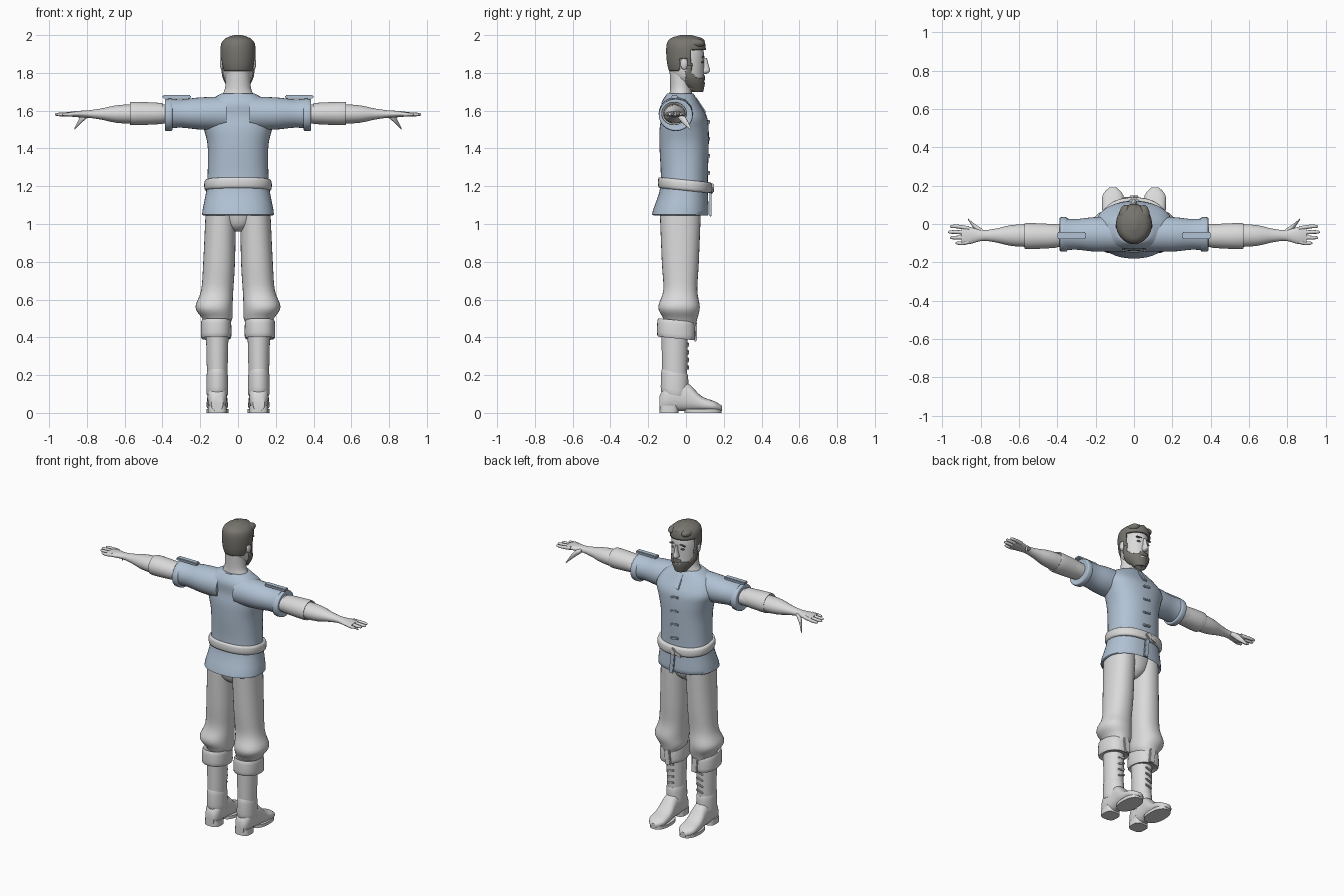
import bpy, bmesh, math
from mathutils import Matrix

cube = bpy.data.objects.get("Cube")
if cube:
    bpy.data.objects.remove(cube)


def material(name, *rgb):
    made = bpy.data.materials.new(name)
    made.use_nodes = True
    made.diffuse_color = (*rgb, 1)
    made.node_tree.nodes["Principled BSDF"].inputs["Base Color"].default_value = (*rgb, 1)
    return made


GREY = material("light grey", .7, .7, .7)
BLUE = material("shirt blue", .44, .54, .66)
BROWN = material("hair brown", .19, .18, .16)


def add(name, bm, colour, pair=False, thickness=0):
    """Make one object, or a left one and its mirrored right twin."""
    bmesh.ops.recalc_face_normals(bm, faces=bm.faces)
    for side in (("left_", "right_") if pair else ("",)):
        if side == "right_":
            bmesh.ops.scale(bm, vec=(-1, 1, 1), verts=bm.verts)
            bmesh.ops.reverse_faces(bm, faces=bm.faces)
        mesh = bpy.data.meshes.new(side + name)
        bm.to_mesh(mesh)
        mesh.materials.append(colour)
        mesh.shade_smooth()
        mesh.set_sharp_from_angle(angle=math.radians(50))
        part = bpy.data.objects.new(side + name, mesh)
        bpy.context.collection.objects.link(part)
        if thickness:
            solid = part.modifiers.new("Thickness", "SOLIDIFY")
            solid.thickness, solid.offset = thickness, -1
    bm.free()


def smooth_rings(rings, steps):
    """Catmull-Rom interpolation between cross-sections."""
    result = []
    last = len(rings) - 1
    for i in range(last):
        quad = [rings[min(max(i + k, 0), last)] for k in (-1, 0, 1, 2)]
        for step in range(steps):
            t = step / steps
            result.append([b + t / 2 * (c - a + t * (2*a - 5*b + 4*c - d + t * (3*(b - c) + d - a)))
                           for a, b, c, d in zip(*quad)])
    return result + [rings[-1]]


def loft(name, rings, colour, axis="z", centre=(0, 0), pair=False, sides=32, steps=4,
         power=2, shear=0, keep=None, thickness=0):
    """Skin oval sections: position, (centre u, centre v,) radius u, radius v."""
    bm = bmesh.new()
    full = [ring if len(ring) > 3 else (ring[0], *centre, *ring[1:]) for ring in rings]
    loops = []
    for t, cu, cv, ru, rv in smooth_rings(full, steps):
        loop = []
        for k in range(sides):
            c, s = math.cos(math.tau * k / sides), math.sin(math.tau * k / sides)
            u = cu + ru * math.copysign(abs(c) ** (2 / power), c)
            v = cv + rv * math.copysign(abs(s) ** (2 / power), s)
            point = {"z": (u, v, t + shear * v), "x": (t, u, v), "y": (u, t, v)}[axis]
            loop.append(bm.verts.new(point))
        loops.append(loop)
    for lower, upper in zip(loops, loops[1:]):
        for k in range(sides):
            bm.faces.new((lower[k - 1], lower[k], upper[k], upper[k - 1]))
    bm.faces.new(loops[0][::-1])
    bm.faces.new(loops[-1])
    if keep:
        trimmed = [face for face in bm.faces if not keep(face.calc_center_median())]
        bmesh.ops.delete(bm, geom=trimmed, context="FACES")
    add(name, bm, colour, pair, thickness)


def band(name, start, end, radius, colour, taper=1, **options):
    """A cuff, belt or slab whose two rims turn inward."""
    lip = .8
    rings = [(t, radius[0] * k, radius[1] * k)
             for t, k in ((start, lip), (start, taper), (end, 1), (end, lip))]
    loft(name, rings, colour, **options)


def box(name, centre, size, colour, pair=False, turn=0, axis="Y"):
    bm = bmesh.new()
    place = Matrix.Translation(centre) @ Matrix.Rotation(turn, 4, axis) @ Matrix.Diagonal((*size, 1))
    bmesh.ops.create_cube(bm, size=1, matrix=place)
    bmesh.ops.bevel(bm, geom=bm.edges[:], offset=min(size) / 4, segments=2, affect="EDGES")
    add(name, bm, colour, pair)


def ball(name, centre, size, colour, pair=False):
    bm = bmesh.new()
    place = Matrix.Translation(centre) @ Matrix.Diagonal((*size, 1))
    bmesh.ops.create_uvsphere(bm, u_segments=16, v_segments=10, radius=1, matrix=place)
    add(name, bm, colour, pair)


# Shirt: body with the hem folded in, sleeves, shoulder straps, front ties
loft("shirt_body", [
    (1.08, .15, .11), (1.05, 0, -.03, .19, .15), (1.2, .165, .125), (1.4, .16, .13),
    (1.5, .18, .13), (1.57, .2, .12), (1.64, 0, -.03, .17, .1), (1.69, 0, -.03, .09, .07)],
    BLUE, centre=(0, -.01), sides=40, power=2.3)
loft("sleeve", [(.06, .09, .09), (.2, .09, .085), (.3, .08, .075), (.37, .084, .08)],
     BLUE, axis="x", centre=(-.054, 1.585), pair=True)
band("sleeve_hem", .35, .385, (.088, .083), BLUE, axis="x", centre=(-.054, 1.577), pair=True)
box("shoulder_strap", (.325, -.06, 1.674), (.15, .036, .018), BLUE, pair=True)
box("collar_placket", (0, .075, 1.63), (.035, .012, .1), BLUE, turn=.6, axis="X")
for i in range(4):
    box("shirt_tie", (0, .12, 1.54 - .09 * i), (.055, .015, .015), BLUE, turn=.15)

# Belt with its knot and hanging end
band("belt", 1.18, 1.23, (.175, .14), GREY, centre=(0, -.005), sides=40, power=2.3, shear=-.1)
box("belt_knot", (0, .138, 1.19), (.04, .02, .04), GREY, turn=math.pi / 4)
box("belt_tail", (-.03, .136, 1.18), (.06, .01, .02), GREY, turn=-.4)
box("belt_end", (.01, .13, 1.11), (.03, .012, .14), BLUE, turn=-.1)

# Trousers: hips and baggy legs gathered at the knee
loft("trouser_hips", [(.96, .03, .05), (1, .09, .09), (1.1, .15, .11)], GREY, centre=(0, -.03))
loft("trouser_leg", [
    (1.1, .09, -.03, .08, .11), (.8, .1, -.03, .084, .098), (.65, .085, .09),
    (.56, .127, -.037, .098, .11), (.5, .08, .09), (.46, .06, .08)],
    GREY, centre=(.11, -.03), pair=True, power=2.2)

# Boots: turned-down cuff, shaft, ankle wrap, foot, sole, heel, laces
band("boot_cuff", .48, .395, (.08, .1), GREY, taper=.98, centre=(.116, -.052), pair=True,
     power=2.3, shear=-.1)
box("boot_cuff_flap", (.1, .05, .43), (.04, .016, .1), GREY, pair=True, turn=.1)
loft("boot_shaft", [(.44, .06, .07), (.2, .054, .066), (.05, .048, .06)],
     GREY, centre=(.11, -.06), pair=True)
band("boot_ankle_wrap", .09, .2, (.055, .07), GREY, taper=1.04, centre=(.11, -.06), pair=True, shear=-.2)
loft("foot", [(y, .11, height + .01, width, height) for y, width, height in (
    (-.14, .03, .04), (-.1, .05, .07), (0, .05, .076), (.08, .056, .04), (.15, .054, .026), (.19, .02, .014))],
    GREY, axis="y", pair=True, power=2.4)
band("boot_sole", 0, .02, (.058, .098), GREY, centre=(.108, .09), pair=True, steps=1, power=2.3)
band("boot_heel", 0, .04, (.05, .05), GREY, centre=(.11, -.09), pair=True, steps=1, power=3)
for i in range(4):
    box("boot_lace", (.107, .01, .36 - .04 * i), (.05, .012, .012), GREY, pair=True, turn=.3)

# Arms: rolled cuff, forearm with palm, fingers, thumb
band("rolled_cuff", .41, .56, (.068, .062), GREY, taper=.9, axis="x", centre=(-.063, 1.585), pair=True)
loft("arm", [(.3, .06, .05), (.6, .058, .05), (.72, .036, .03), (.79, .028, .02), (.86, .045, .016), (.9, .042, .01)],
     GREY, axis="x", centre=(-.06, 1.582), pair=True)
for i, finger in enumerate(("index", "middle", "ring", "little")):
    y = -.023 * (i + 1)
    spread = .01 - .006 * i
    tip = .97 - .01 * (i - 1) ** 2
    loft(finger + "_finger", [(.86, .011, .012), (.91, 0, 1.583, .01, .01), (tip, 0, 1.58, .004, .004)][:1] + [
        (tip - back, y + spread, 1.58, radius, radius) for back, radius in ((.04, .01), (.01, .008), (0, .003))],
        GREY, axis="x", centre=(y, 1.583), pair=True, sides=12)
loft("thumb", [(.79, -.04, 1.58, .014, .012), (.83, -.015, 1.555, .015, .02), (.865, .024, 1.504, .004, .004)],
     GREY, axis="x", pair=True, sides=12)

# Head and neck
loft("neck", [(1.63, .11, .065), (1.69, .08, .06), (1.73, .067, .057), (1.82, .065, .06)],
     GREY, centre=(0, -.027))
HEAD = [(1.7, 0, .055, .03, .03), (1.75, 0, .025, .065, .07), (1.8, 0, .005, .08, .09),
        (1.9, 0, 0, .08, .096), (1.96, 0, 0, .06, .075), (1.98, 0, 0, .03, .04)]
loft("head", HEAD, GREY, sides=40)
loft("nose", [(1.795, .01, .01), (1.81, .018, .028), (1.84, .011, .02), (1.88, .008, .01)],
     GREY, centre=(0, .1), sides=16)
ball("ear", (.085, -.01, 1.85), (.011, .02, .033), GREY, pair=True)
ball("eye", (.034, .086, 1.858), (.014, .008, .006), BROWN, pair=True)
box("eyebrow", (.036, .09, 1.884), (.04, .012, .009), BROWN, pair=True, turn=.1)


# Hair: a thick shell trimmed along the hairline, with swept locks
def in_hair(p):
    if p.y < -.035:
        return p.z > 1.81
    if p.y < .005:
        return p.z > 1.875
    return p.z > (1.82 if p.y < .03 else 1.92)


loft("hair", [(1.78, .07, .08), (1.85, .09, .1), (1.94, .092, .104), (1.98, .07, .085), (2, .02, .03)],
     BROWN, sides=72, steps=8, keep=in_hair, thickness=.014)
for x in (-.045, 0, .05):
    ball("hair_lock", (x, .045, 1.967 - abs(x) / 5), (.032, .055, .025), BROWN)


# Beard: a shell over the jaw, open at the mouth
def in_beard(p):
    if abs(p.x) < .023 and p.y > .05 and 1.752 < p.z < 1.764:
        return False
    if p.y < .03:
        return p.y > 0 and 1.72 < p.z < 1.84
    return p.z < (1.785 if abs(p.x) < .03 else 1.77 + max(0, .06 - p.y))


loft("beard", [(z, x, y, width + .006, depth + .006) for z, x, y, width, depth in HEAD],
     BROWN, sides=72, steps=10, keep=in_beard, thickness=.012)
